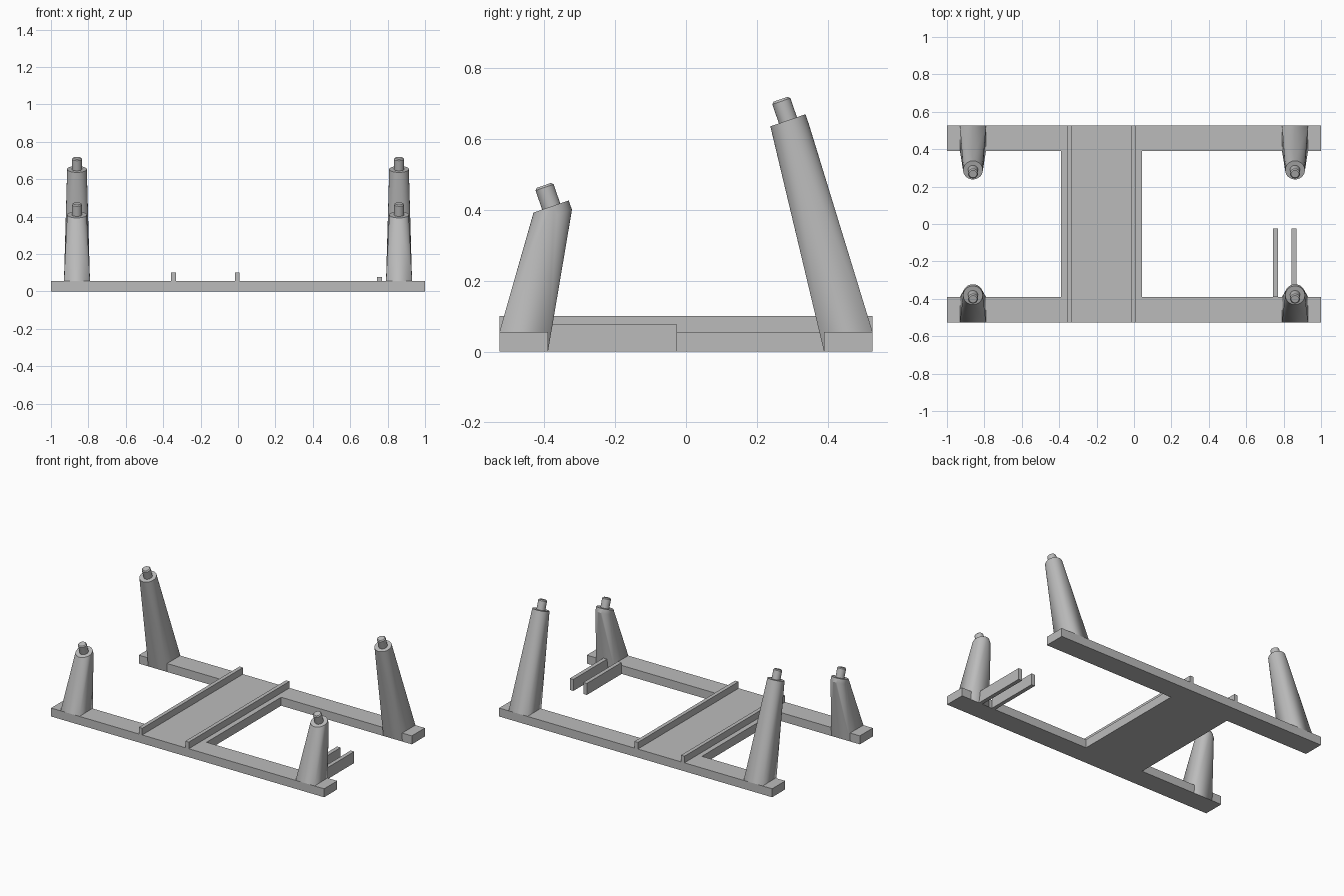
import bpy, bmesh, math
from mathutils import Matrix, Vector

cube = bpy.data.objects.get("Cube")
if cube:
    bpy.data.objects.remove(cube, do_unlink=True)

grey = bpy.data.materials.new("plain grey")
grey.use_nodes = True
grey.diffuse_color = (0.5, 0.5, 0.5, 1)
grey.node_tree.nodes["Principled BSDF"].inputs["Base Color"].default_value = (0.5, 0.5, 0.5, 1)

DEPTH, INNER, THICK = 0.527, 0.39, 0.056   # frame half depth, rail inner edge, frame height
LEG_X, LEG_HALF = 0.861, 0.0695
TILT = Matrix.Rotation(math.radians(19), 4, 'X')


def finish(name, bm, smooth=False):
    bmesh.ops.recalc_face_normals(bm, faces=bm.faces)
    mesh = bpy.data.meshes.new(name)
    bm.to_mesh(mesh)
    bm.free()
    mesh.materials.append(grey)
    obj = bpy.data.objects.new(name, mesh)
    bpy.context.collection.objects.link(obj)
    if smooth:
        bpy.ops.object.select_all(action='DESELECT')
        obj.select_set(True)
        bpy.context.view_layer.objects.active = obj
        bpy.ops.object.shade_smooth_by_angle(angle=math.radians(25))
    return obj


def box(name, x, y, z):
    bm = bmesh.new()
    size = [b - a for a, b in (x, y, z)]
    mid = [(a + b) / 2 for a, b in (x, y, z)]
    bmesh.ops.create_cube(bm, size=1, matrix=Matrix.Translation(mid) @ Matrix.Diagonal((*size, 1)))
    return finish(name, bm)


def leg(name, x, side, top_y, top_z):
    # Body: hull between a rail-wide foot and a short tilted disc
    place = Matrix.Translation((x, top_y, top_z)) @ TILT
    bm = bmesh.new()
    for sx in (-LEG_HALF, LEG_HALF):
        bm.verts.new((x + sx, side * DEPTH, THICK))
        bm.verts.new((x + sx, side * INNER, 0))
    bmesh.ops.create_circle(bm, segments=40, radius=0.0525, matrix=place)
    bmesh.ops.create_circle(bm, segments=40, radius=0.0525,
                            matrix=place @ Matrix.Translation((0, 0, -0.028)))
    hull = bmesh.ops.convex_hull(bm, input=bm.verts)
    spare = {v for v in hull["geom_interior"] + hull["geom_unused"]
             if isinstance(v, bmesh.types.BMVert)}
    bmesh.ops.delete(bm, geom=list(spare), context='VERTS')
    bmesh.ops.dissolve_limit(bm, angle_limit=math.radians(0.5), verts=bm.verts, edges=bm.edges)
    finish(name, bm, True)

    # Pin with a chamfered tip
    bm = bmesh.new()
    bmesh.ops.create_cone(bm, cap_ends=True, segments=32, radius1=0.027, radius2=0.027, depth=0.072,
                          matrix=place @ Matrix.Translation((0, 0, 0.027)))
    tip = place @ Vector((0, 0, 0.063))
    rim = [e for e in bm.edges if all((v.co - tip).length < 0.03 for v in e.verts)]
    bmesh.ops.bevel(bm, geom=rim, offset=0.006, segments=1, affect='EDGES')
    finish(name + "_pin", bm, True)


# Flat frame: two rails joined by an off-centre plate
LEFT, RIGHT = -0.39, 0.043
half = [(LEFT, INNER), (-1, INNER), (-1, DEPTH), (1, DEPTH), (1, INNER), (RIGHT, INNER)]
outline = half + [(x, -y) for x, y in reversed(half)]
bm = bmesh.new()
face = bm.faces.new([bm.verts.new((x, y, 0)) for x, y in outline])
top = bmesh.ops.extrude_face_region(bm, geom=[face], use_keep_orig=True)
bmesh.ops.translate(bm, vec=(0, 0, THICK), verts=[g for g in top["geom"] if isinstance(g, bmesh.types.BMVert)])
finish("base_frame", bm)

# Ribs across the plate
for name, x in (("right_rib", -0.345), ("left_rib", -0.004)):
    box(name, (x - 0.0125, x + 0.0125), (-DEPTH, DEPTH), (THICK, 0.1))

# Bars reaching inward from the front rail
for name, x in (("inner_bar", 0.757), ("outer_bar", 0.856)):
    box(name, (x - 0.013, x + 0.013), (-INNER, -0.025), (0, 0.076))

# Legs
for label, x in (("right", -LEG_X), ("left", LEG_X)):
    leg("front_" + label + "_leg", x, -1, -0.381, 0.41)
    leg("back_" + label + "_leg", x, 1, 0.288, 0.6535)
